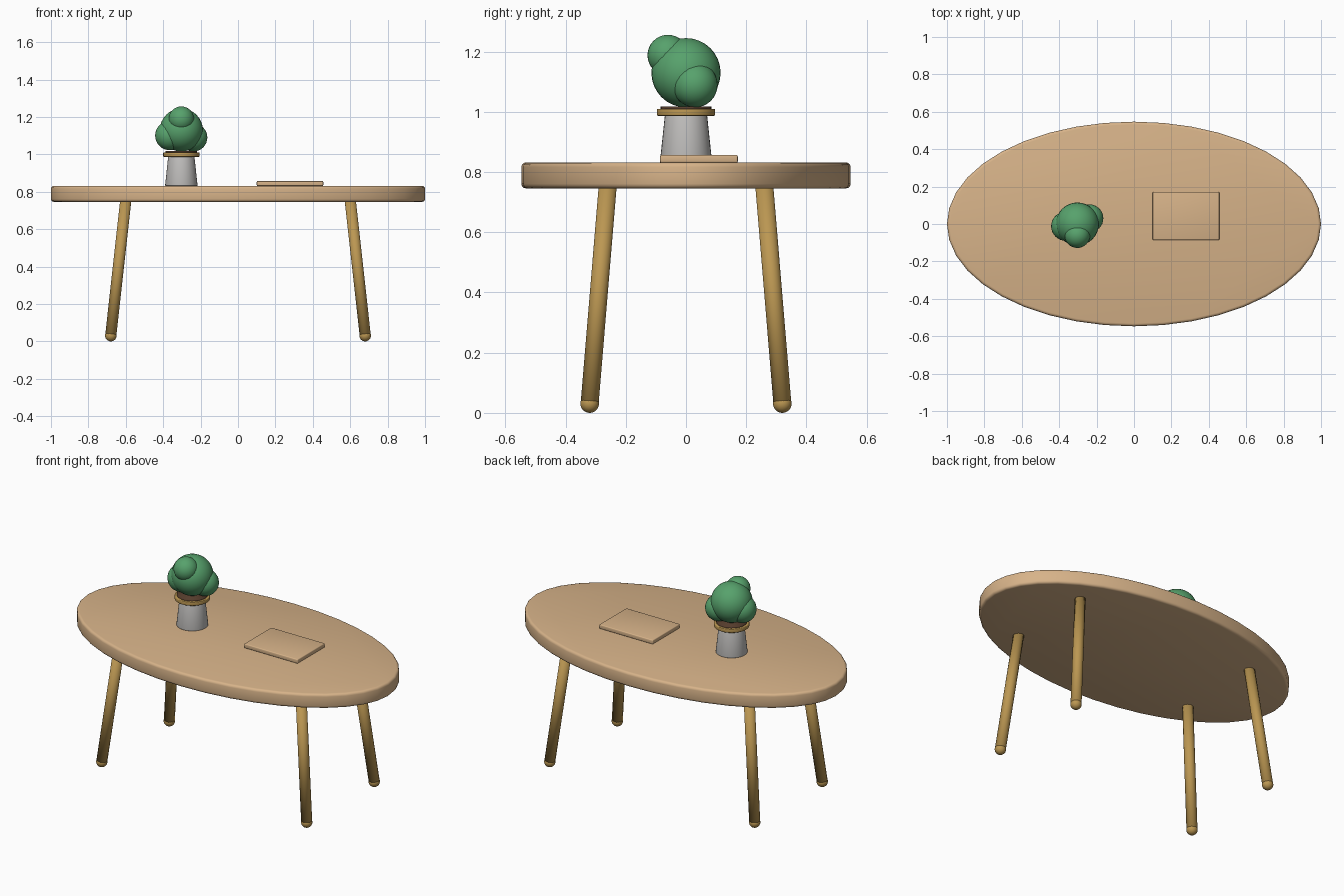
import bpy
from mathutils import Vector

cube = bpy.data.objects.get("Cube")
if cube:
    bpy.data.objects.remove(cube, do_unlink=True)


def material(name, rgb):
    mat = bpy.data.materials.new(name)
    mat.use_nodes = True
    color = (*rgb, 1.0)
    mat.diffuse_color = color
    mat.node_tree.nodes["Principled BSDF"].inputs["Base Color"].default_value = color
    return mat


wood = material("light wood", (0.68, 0.45, 0.25))
brass = material("brass", (0.50, 0.31, 0.085))
stone = material("grey ceramic", (0.52, 0.51, 0.50))
soil = material("dark soil", (0.09, 0.045, 0.025))
leaf = material("leaf green", (0.095, 0.36, 0.15))


def finish(name, mat, bevel=0.0, segments=3):
    """Name, colour, soften and smooth the active object."""
    obj = bpy.context.object
    obj.name = name
    obj.data.materials.append(mat)
    bpy.ops.object.transform_apply(location=False, rotation=False, scale=True)
    bpy.ops.object.shade_smooth()
    if bevel:
        mod = obj.modifiers.new("rounded edge", 'BEVEL')
        mod.width = bevel
        mod.segments = segments
        mod.limit_method = 'ANGLE'
    return obj


def frustum(name, mat, bottom, top, r1, r2, sides=32, **kw):
    """Round part running between two points."""
    a, b = Vector(bottom), Vector(top)
    axis = b - a
    bpy.ops.mesh.primitive_cone_add(
        vertices=sides, radius1=r1, radius2=r2, depth=axis.length,
        location=(a + b) / 2, rotation=axis.to_track_quat('Z', 'Y').to_euler())
    return finish(name, mat, **kw)


def ball(name, mat, center, radius):
    bpy.ops.mesh.primitive_uv_sphere_add(
        segments=32, ring_count=16, radius=radius, location=center)
    return finish(name, mat)


# Oval tabletop
bpy.ops.mesh.primitive_cylinder_add(vertices=40, radius=1, depth=0.086,
                                    location=(0, 0, 0.789))
bpy.context.object.scale = (1, 0.547, 1)
finish("tabletop", wood, bevel=0.015)

# Splayed legs with round feet
for sx, side in ((-1, "right"), (1, "left")):
    for sy, end in ((-1, "front"), (1, "back")):
        foot = (sx * 0.68, sy * 0.32, 0.033)
        frustum(f"{end}_{side}_leg", brass, foot,
                (sx * 0.6, sy * 0.26, 0.755), 0.03, 0.03, sides=24)
        ball(f"{end}_{side}_foot", brass, (foot[0], foot[1], 0.031), 0.031)

# Flat board lying on the table
bpy.ops.mesh.primitive_cube_add(size=1, location=(0.278, 0.043, 0.844))
bpy.context.object.scale = (0.356, 0.258, 0.026)
finish("board", wood, bevel=0.005)

# Planter: tapered pot, brass rim, soil
px = -0.303
frustum("pot", stone, (px, 0, 0.831), (px, 0, 0.99), 0.087, 0.07, bevel=0.004)
frustum("pot_rim", brass, (px, 0, 0.987), (px, 0, 1.01), 0.097, 0.097, bevel=0.004)
frustum("soil", soil, (px, 0, 1.005), (px, 0, 1.018), 0.084, 0.084)

# Bushy foliage
ball("foliage_core", leaf, (px, 0, 1.13), 0.115)
ball("foliage_front", leaf, (px, -0.06, 1.188), 0.068)
ball("foliage_right", leaf, (-0.365, -0.012, 1.1), 0.078)
ball("foliage_left", leaf, (-0.239, 0.03, 1.09), 0.075)
